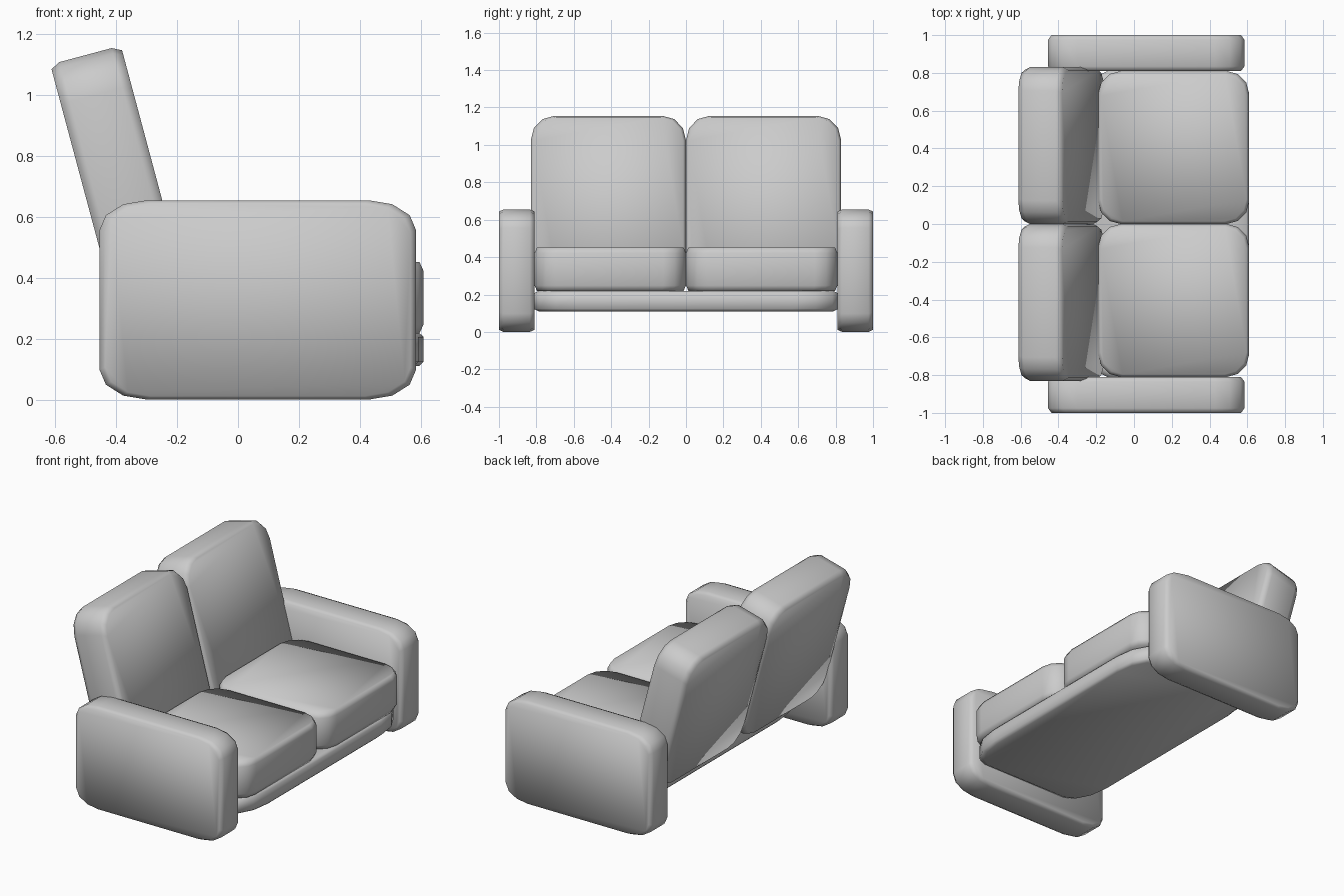
import bpy, bmesh, math
from mathutils import Matrix, Vector

if "Cube" in bpy.data.objects:
    bpy.data.objects.remove(bpy.data.objects["Cube"])


def slab(name, size, matrix, corner=0.15, chamfer=0.13, inset=0.965):
    """Soft padded slab: rounded outline in local XY, chamfered faces along Z."""
    sx, sy, sz = size
    outline = []
    for q, (cx, cy) in enumerate([(1, 1), (-1, 1), (-1, -1), (1, -1)]):
        for k in range(4):
            a = math.radians(90 * q + 30 * k)
            outline.append((cx * (0.5 - corner) + corner * math.cos(a),
                            cy * (0.5 - corner) + corner * math.sin(a)))
    bm = bmesh.new()
    rings = []
    for z, s in [(-0.5, inset), (-0.5 + chamfer, 1), (0.5 - chamfer, 1), (0.5, inset)]:
        rings.append([bm.verts.new((x * s * sx, y * s * sy, z * sz)) for x, y in outline])
    n = len(outline)
    for lo, hi in zip(rings, rings[1:]):
        for i in range(n):
            j = (i + 1) % n
            bm.faces.new((lo[i], lo[j], hi[j], hi[i]))
    bm.faces.new(rings[0][::-1])
    bm.faces.new(rings[-1])
    bm.transform(matrix)
    bmesh.ops.recalc_face_normals(bm, faces=bm.faces)
    for f in bm.faces:
        f.smooth = True
    mesh = bpy.data.meshes.new(name)
    bm.to_mesh(mesh)
    bm.free()
    obj = bpy.data.objects.new(name, mesh)
    bpy.context.collection.objects.link(obj)
    return obj


def frame(centre, u, v, w):
    """Matrix placing local X, Y, Z along u, v, w."""
    m = Matrix((u, v, w)).transposed().to_4x4()
    m.translation = Vector(centre)
    return m


X, Y, Z = (1, 0, 0), (0, 1, 0), (0, 0, 1)

# Base platform
slab("base", (0.87, 1.63, 0.11), frame((0.175, 0, 0.165), X, Y, Z))

# Reclined back direction
t = math.radians(15)
up = Vector((-math.sin(t), 0, math.cos(t)))
fwd = Vector((math.cos(t), 0, math.sin(t)))
top_front = Vector((-0.385, 0, 1.163))
back_len, back_thick = 0.90, 0.24

for side, label in ((1, "right"), (-1, "left")):
    # Arm panel
    slab(f"{label}_arm", (1.04, 0.655, 0.19),
         frame((0.065, side * 0.905, 0.3275), X, Z, Y))
    # Seat cushion
    slab(f"{label}_seat_cushion", (0.80, 0.81, 0.235),
         frame((0.21, side * 0.405, 0.335), X, Y, Z))
    # Back cushion
    c = top_front - up * back_len / 2 - fwd * back_thick / 2
    c.y = side * 0.415
    slab(f"{label}_back_cushion", (0.83, back_len, back_thick), frame(c, Y, up, fwd))
